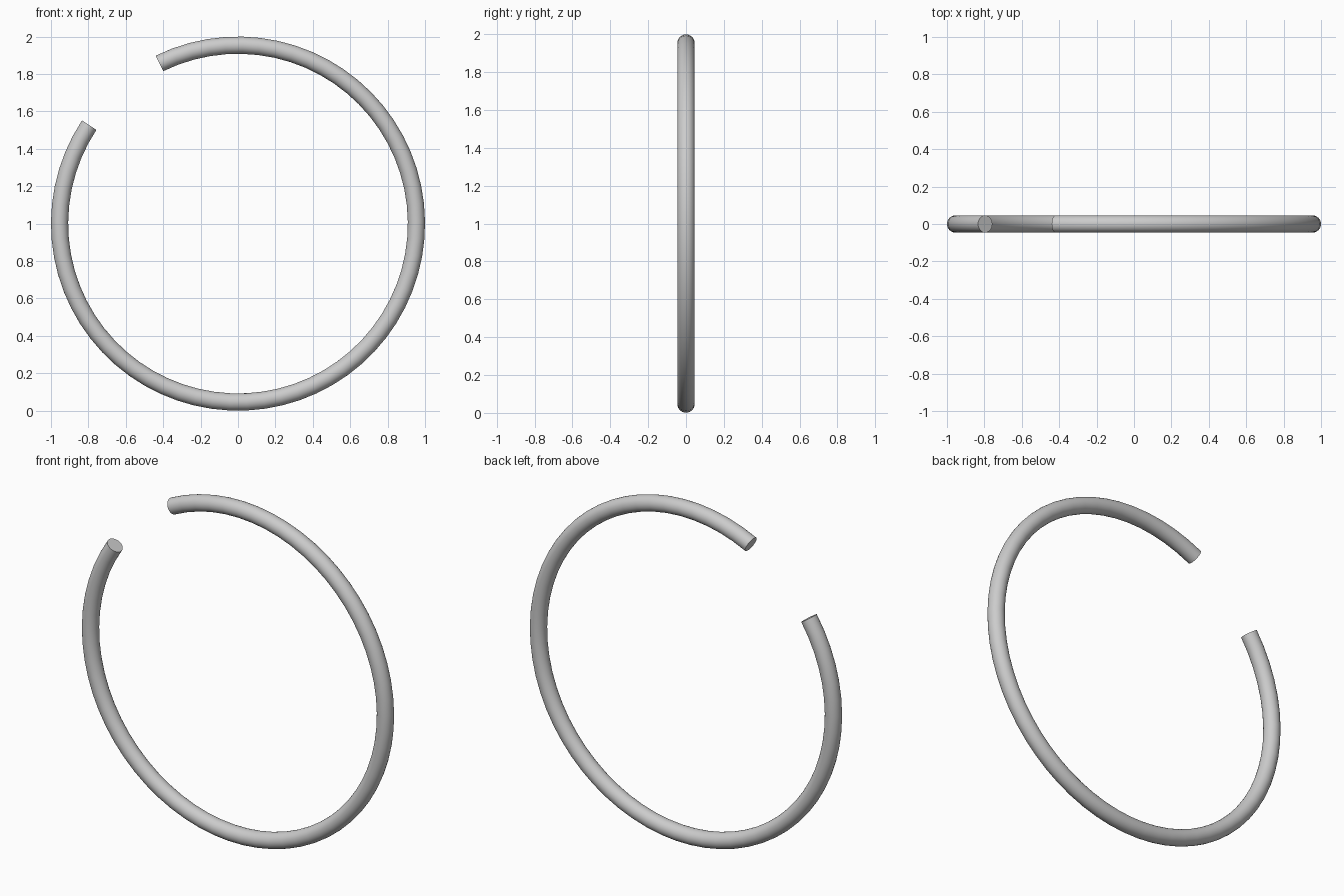
import bpy, bmesh
from math import sin, cos, radians, pi

if "Cube" in bpy.data.objects:
    bpy.data.objects.remove(bpy.data.objects["Cube"])

MAJOR, MINOR = 0.954, 0.046
START, END = radians(146.5), radians(476.1)   # gap at the upper left
SEGS, SIDES = 60, 24

# Open ring: round section swept around the y axis
bm = bmesh.new()
rings = []
for i in range(SEGS + 1):
    a = START + (END - START) * i / SEGS
    ring = []
    for j in range(SIDES):
        t = 2 * pi * j / SIDES
        r = MAJOR + MINOR * cos(t)
        ring.append(bm.verts.new((r * cos(a), MINOR * sin(t), 1 + r * sin(a))))
    rings.append(ring)
for r0, r1 in zip(rings, rings[1:]):
    for j in range(SIDES):
        k = (j + 1) % SIDES
        bm.faces.new((r0[j], r0[k], r1[k], r1[j]))

# Flat end caps
bm.faces.new(rings[0])
bm.faces.new(rings[-1])
bmesh.ops.recalc_face_normals(bm, faces=bm.faces)

mesh = bpy.data.meshes.new("open_ring")
bm.to_mesh(mesh)
bm.free()
obj = bpy.data.objects.new("open_ring", mesh)
bpy.context.collection.objects.link(obj)
bpy.context.view_layer.objects.active = obj
obj.select_set(True)
bpy.ops.object.shade_smooth_by_angle(angle=radians(35))
